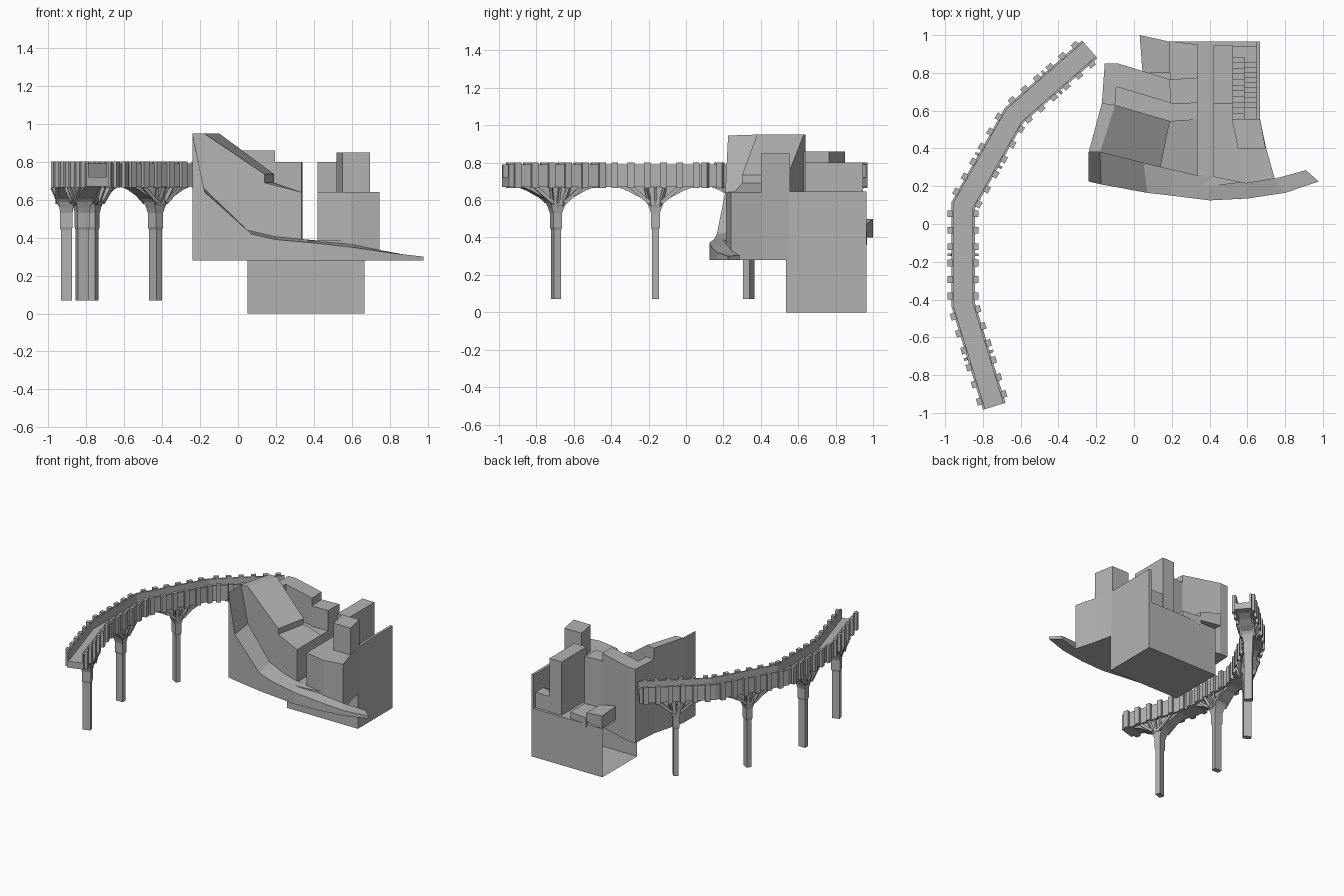
import bpy, bmesh, math
from mathutils import Vector, Matrix

if "Cube" in bpy.data.objects:
    bpy.data.objects.remove(bpy.data.objects["Cube"])

stone = bpy.data.materials.new("grey stone")
stone.diffuse_color = (0.45, 0.45, 0.45, 1)
stone.use_nodes = True
stone.node_tree.nodes["Principled BSDF"].inputs["Base Color"].default_value = stone.diffuse_color


def finish(name, bm):
    bmesh.ops.recalc_face_normals(bm, faces=bm.faces)
    me = bpy.data.meshes.new(name)
    bm.to_mesh(me)
    bm.free()
    ob = bpy.data.objects.new(name, me)
    me.materials.append(stone)
    bpy.context.collection.objects.link(ob)
    return ob


def loft(name, rings, cap=True):
    """Join rings of equal size with quads and close both ends."""
    bm = bmesh.new()
    vs = [[bm.verts.new(p) for p in r] for r in rings]
    n = len(rings[0])
    for a, b in zip(vs, vs[1:]):
        for i in range(n):
            bm.faces.new((a[i], a[(i + 1) % n], b[(i + 1) % n], b[i]))
    if cap:
        bm.faces.new(vs[0])
        bm.faces.new(vs[-1])
    return finish(name, bm)


def prism(name, outline, z0, z1=None):
    """Upright block; outline points may carry their own top height."""
    low = [(p[0], p[1], z0) for p in outline]
    top = [(p[0], p[1], z1 if z1 is not None else p[2]) for p in outline]
    return loft(name, [low, top])


def block(name, x0, x1, y0, y1, z0, z1):
    return prism(name, [(x0, y0), (x1, y0), (x1, y1), (x0, y1)], z0, z1)


def boxes(name, items):
    """Many oriented boxes in one mesh: (centre, direction, size)."""
    bm = bmesh.new()
    for c, d, s in items:
        rot = d.to_track_quat('X', 'Z').to_matrix().to_4x4()
        m = Matrix.Translation(c) @ rot @ Matrix.Diagonal((*s, 1))
        bmesh.ops.create_cube(bm, size=1, matrix=m)
    return finish(name, bm)


# ---- curved bridge -------------------------------------------------------
path = [Vector(p) for p in [(-.74, -.965), (-.905, -.425), (-.905, .098),
                            (-.635, .575), (-.235, .925)]]
dirs = [(b - a).normalized() for a, b in zip(path, path[1:])]
normal = lambda d: Vector((-d.y, d.x))

# channel: U profile mitred along the path
profile = [(-.062, .67), (.062, .67), (.062, .79), (.05, .79),
           (.05, .72), (-.05, .72), (-.05, .79), (-.062, .79)]
rings = []
for i, p in enumerate(path):
    a, b = dirs[max(i - 1, 0)], dirs[min(i, 3)]
    m = (normal(a) + normal(b)).normalized()
    m = m / m.dot(normal(a))
    rings.append([(*(p + m * o), z) for o, z in profile])
loft("bridge_channel", rings)

merlons, struts = [], []
for k in range(4):
    a, b, d = path[k], path[k + 1], dirs[k]
    nrm, length, mid = normal(dirs[k]), (path[k + 1] - path[k]).length, (path[k] + path[k + 1]) / 2
    d3 = Vector((*d, 0))
    n3 = Vector((*nrm, 0))
    at = lambda s, o, z: (*(mid + d * s + nrm * o), z)

    # buttress merlons on both walls
    count = round(length / .095)
    for j in range(count):
        s = ((j + .5) / count - .5) * length
        for side in (-1, 1):
            merlons.append((Vector(at(s, side * .068, .733)), d3, (.036, .028, .135)))

    # pier with flared capital
    secs = [(.07, .019, .029), (.44, .019, .029), (.455, .024, .033), (.53, .024, .033),
            (.56, .034, .037), (.585, .045, .042), (.605, .05, .045)]
    loft("pier", [[at(-u, -w, z), at(u, -w, z), at(u, w, z), at(-u, w, z)]
                  for z, u, w in secs])

    # arch haunch under the channel
    half = [(.035, .575), (.06, .605), (.105, .625), (.15, .65), (.21, .672)]
    prof = half + [(-s, z) for s, z in reversed(half)]
    loft("arch_haunch", [[at(s, o, z) for s, z in prof] for o in (-.045, .045)])

    # bracket struts around the capital
    for sx in (-.05, 0, .05):
        for side in (-1, 1):
            p, q = Vector(at(sx * .5, side * .03, .57)), Vector(at(sx, side * .072, .665))
            struts.append(((p + q) / 2, q - p, ((q - p).length, .014, .02)))
    for sy in (-.05, .05):
        for side in (-1, 1):
            p, q = Vector(at(side * .03, sy, .585)), Vector(at(side * .13, sy, .67))
            struts.append(((p + q) / 2, q - p, ((q - p).length, .012, .02)))
boxes("merlons", merlons)
boxes("bracket_struts", struts)

# ---- foundation ----------------------------------------------------------
base = block("base_box", .05, .668, .535, .965, 0, .38)
bm = bmesh.new()
bm.from_mesh(base.data)
open_side = [f for f in bm.faces if f.calc_center_median().x < .06]
bmesh.ops.delete(bm, geom=open_side, context='FACES_ONLY')   # left side is open
bm.to_mesh(base.data)
bm.free()

prism("ground_slab", [(-.2, .3), (.1, .22), (.4, .2), (.745, .24), (.69, .4), (.668, .555),
                      (.2, .555)], .28, .385)

# sweeping front rampart: x, front y, back x, back y, front z, back z
stations = [(-.24, .225, -.24, .38, .945, .95), (-.175, .21, -.18, .38, .64, .66),
            (.07, .165, .05, .33, .42, .44), (.2, .15, .2, .29, .39, .405),
            (.4, .125, .4, .25, .372, .387), (.6, .135, .6, .22, .35, .365),
            (.8, .165, .745, .24, .32, .335), (.978, .225, .91, .285, .3, .305)]
loft("front_rampart", [[(x, y, .28), (x, y, z), (bx, by, bz), (bx, by, .28)]
                       for x, y, bx, by, z, bz in stations])

# ---- left mass -----------------------------------------------------------
prism("cliff_plateau", [(-.24, .38), (-.18, .38), (-.1, .63), (-.17, .64)], .28, .95)
prism("cliff_slope", [(-.18, .38, .95), (.14, .3, .735), (.19, .545, .735), (-.1, .63, .95)], .28)
prism("cliff_tier", [(.14, .3, .69), (.335, .255, .64), (.335, .555, .64), (.19, .545, .69)], .28)
prism("rear_ledge", [(-.17, .64), (.19, .545), (.335, .55), (.335, .64), (.19, .66),
                     (-.16, .75)], .28, .64)
prism("rear_tower", [(-.105, .73), (.195, .64), (.19, .765), (-.085, .85)], .28, .86)
prism("rear_shoulder", [(-.17, .64), (-.1, .63), (-.085, .85), (-.155, .85)], .28, .86)
prism("corridor_tower", [(.195, .637), (.335, .64), (.34, .775), (.19, .765)], .28, .8)
prism("back_shelf", [(.03, 1.0, .5), (.045, .8, .5), (.19, .8, .47), (.19, .965, .47)], .40)
prism("back_platform", [(.19, .765), (.34, .775), (.34, .95), (.19, .968)], .36, .43)

# ---- right mass ----------------------------------------------------------
prism("right_body", [(.42, .25), (.595, .215), (.745, .24), (.7, .4), (.667, .555),
                     (.42, .555)], .28, .64)
prism("right_turret", [(.55, .4), (.697, .4), (.667, .555), (.518, .555)], .6, .85)
block("right_body_rear", .42, .525, .55, .64, .36, .64)
block("stair_tower", .42, .525, .635, .945, .36, .8)
block("side_wall", .648, .668, .55, .965, .3, .645)

# two stair flights with a landing
flights = []
Y = Vector((1, 0, 0))
for i in range(10):
    z = .63 - i * .013
    flights.append((Vector((.554, .572 + i * .03, (z + .37) / 2)), Y, (.062, .03, z - .37)))
    z = .5 - i * .0115
    flights.append((Vector((.616, .865 - i * .026, (z + .37) / 2)), Y, (.064, .026, z - .37)))
flights.append((Vector((.585, .91, .435)), Y, (.125, .065, .13)))
boxes("stairs", flights)
